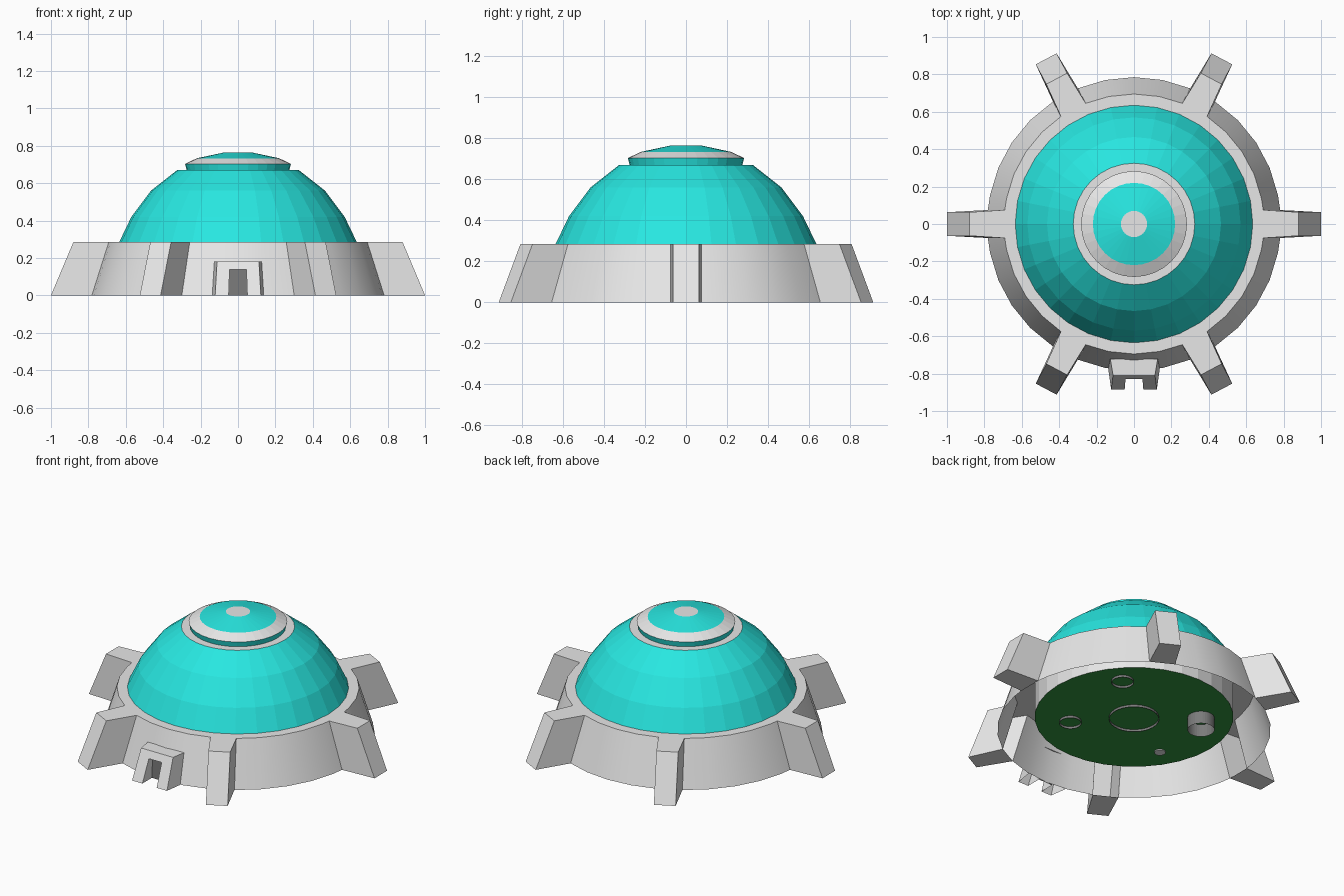
import bpy, bmesh, math

if "Cube" in bpy.data.objects:
    bpy.data.objects.remove(bpy.data.objects["Cube"])

SEG = 32
FINS = (0, 62, 118, 180, 242, 298)


def material(name, rgb):
    m = bpy.data.materials.new(name)
    m.diffuse_color = (*rgb, 1)
    m.use_nodes = True
    m.node_tree.nodes["Principled BSDF"].inputs["Base Color"].default_value = m.diffuse_color
    return m


GREY = material("light grey", (0.8, 0.8, 0.8))
DARK = material("dark grey", (0.2, 0.2, 0.2))
TEAL = material("teal", (0.022, 0.84, 0.79))
GREEN = material("green", (0.032, 0.3, 0.05))


def build(name, verts, faces, mats, ids=None, smooth=False):
    me = bpy.data.meshes.new(name)
    me.from_pydata(verts, [], faces)
    for m in mats:
        me.materials.append(m)
    if ids:
        for p, i in zip(me.polygons, ids):
            p.material_index = i
    ob = bpy.data.objects.new(name, me)
    bpy.context.collection.objects.link(ob)
    if smooth:
        bpy.context.view_layer.objects.active = ob
        ob.select_set(True)
        bpy.ops.object.shade_smooth_by_angle(angle=math.radians(30))
        ob.select_set(False)
    return ob


def lathe(name, profile, mats, band_ids=None, cap_id=None, seg=SEG,
          centre=(0, 0), inward=False):
    """Spin (radius, z) points, optionally capping the last ring."""
    verts, faces, ids = [], [], []
    for r, z in profile:
        for i in range(seg):
            a = 2 * math.pi * i / seg
            verts.append((centre[0] + r * math.cos(a), centre[1] + r * math.sin(a), z))
    for k in range(len(profile) - 1):
        for i in range(seg):
            j = (i + 1) % seg
            f = (k * seg + i, k * seg + j, (k + 1) * seg + j, (k + 1) * seg + i)
            faces.append(f[::-1] if inward else f)
            ids.append(band_ids[k] if band_ids else 0)
    if cap_id is not None:
        n = (len(profile) - 1) * seg
        faces.append(tuple(range(n, n + seg)))
        ids.append(cap_id)
    return build(name, verts, faces, mats, ids)


# Sloping base wall with flat ledge, left open behind each hollow fin
columns = []                       # (bottom angle, top angle, opens a gap)
for d in FINS:
    columns += [(d - 5.5, d - 6.2, True), (d + 5.5, d + 6.2, False)]
for i in range(SEG):
    a = 360 * i / SEG
    if all(abs((a - d + 180) % 360 - 180) > 7 for d in FINS):
        columns.append((a, a, False))
columns.sort()
verts, faces = [], []
for low, high, gap in columns:
    for r, z, d in ((0.785, 0, low), (0.695, 0.285, high), (0.57, 0.285, high)):
        a = math.radians(d)
        verts.append((r * math.cos(a), r * math.sin(a), z))
for i, col in enumerate(columns):
    p, q = 3 * i, 3 * ((i + 1) % len(columns))
    if not col[2]:
        faces.append((p, q, q + 1, p + 1))
    faces.append((p + 1, q + 1, q + 2, p + 2))
build("base_wall", verts, faces, [GREY], smooth=True)

# Faceted dome with stepped cap
lathe("dome",
      [(0.635, 0.285), (0.57, 0.42), (0.465, 0.56), (0.325, 0.67), (0.275, 0.67),
       (0.283, 0.703), (0.22, 0.733), (0.07, 0.765)],
      [TEAL, GREY], [0, 0, 0, 1, 0, 1, 0], cap_id=1)

# Inner room: inward facing wall and green floor
FLOOR = 0.083
lathe("room_wall", [(0.57, FLOOR), (0.57, 0.285)], [GREY], inward=True)
lathe("room_floor", [(0.57, FLOOR)], [GREEN], cap_id=0)

# Round pits below the floor: x, y, radius, depth
pits = [(0, 0, 0.143, 0.015), (0.32, 0.28, 0.063, 0.015),
        (0.25, -0.27, 0.063, 0.015), (-0.30, 0.24, 0.077, 0.08)]
for n, (x, y, r, d) in enumerate(pits):
    lathe(f"floor_pit_{n + 1}", [(r, FLOOR - d), (r, FLOOR)], [DARK],
          centre=(x, y), inward=True)
lathe("floor_button", [(0.032, FLOOR), (0.032, FLOOR - 0.006)], [GREY],
      cap_id=0, centre=(-0.37, -0.21))

# Six tapered hollow buttress fins
for n, deg in enumerate(FINS):
    a = math.radians(deg)
    c, s = math.cos(a), math.sin(a)
    local = [(0.781, -0.075, 0), (1.0, -0.063, 0), (1.0, 0.063, 0), (0.781, 0.075, 0),
             (0.690, -0.075, 0.285), (0.88, -0.063, 0.285),
             (0.88, 0.063, 0.285), (0.690, 0.075, 0.285)]
    verts = [(u * c - v * s, u * s + v * c, z) for u, v, z in local]
    build(f"buttress_fin_{n + 1}", verts,
          [(3, 2, 1, 0), (4, 5, 6, 7), (0, 1, 5, 4), (1, 2, 6, 5), (2, 3, 7, 6)], [GREY])

# Doorway hood: an arch with a sloping front
outer = [(-0.122, 0), (-0.112, 0.18), (0.112, 0.18), (0.122, 0)]
inner = [(-0.05, 0), (-0.045, 0.137), (0.045, 0.137), (0.05, 0)]


def front_y(z):
    return -0.885 + 0.42 * z


verts = ([(x, front_y(z), z) for x, z in outer] +
         [(x * 1.13, -0.775 + 0.3 * z, z) for x, z in outer] +
         [(x, front_y(z), z) for x, z in inner] +
         [(x, -0.79, z) for x, z in inner])
faces = []
for i in range(3):
    j = i + 1
    faces += [(i, j, 4 + j, 4 + i)[::-1], (i, j, 8 + j, 8 + i),
              (8 + i, 8 + j, 12 + j, 12 + i)]
hood = build("doorway_hood", verts, faces, [GREY])
bm = bmesh.new()
bm.from_mesh(hood.data)
bmesh.ops.recalc_face_normals(bm, faces=bm.faces)
top = max(bm.faces, key=lambda f: f.calc_center_median().z)
if top.normal.z < 0:
    bmesh.ops.reverse_faces(bm, faces=bm.faces)
bm.to_mesh(hood.data)
bm.free()

# Dark door panel at the back of the doorway
build("door_panel", [(x, -0.79, z) for x, z in inner], [(3, 2, 1, 0)], [DARK])
